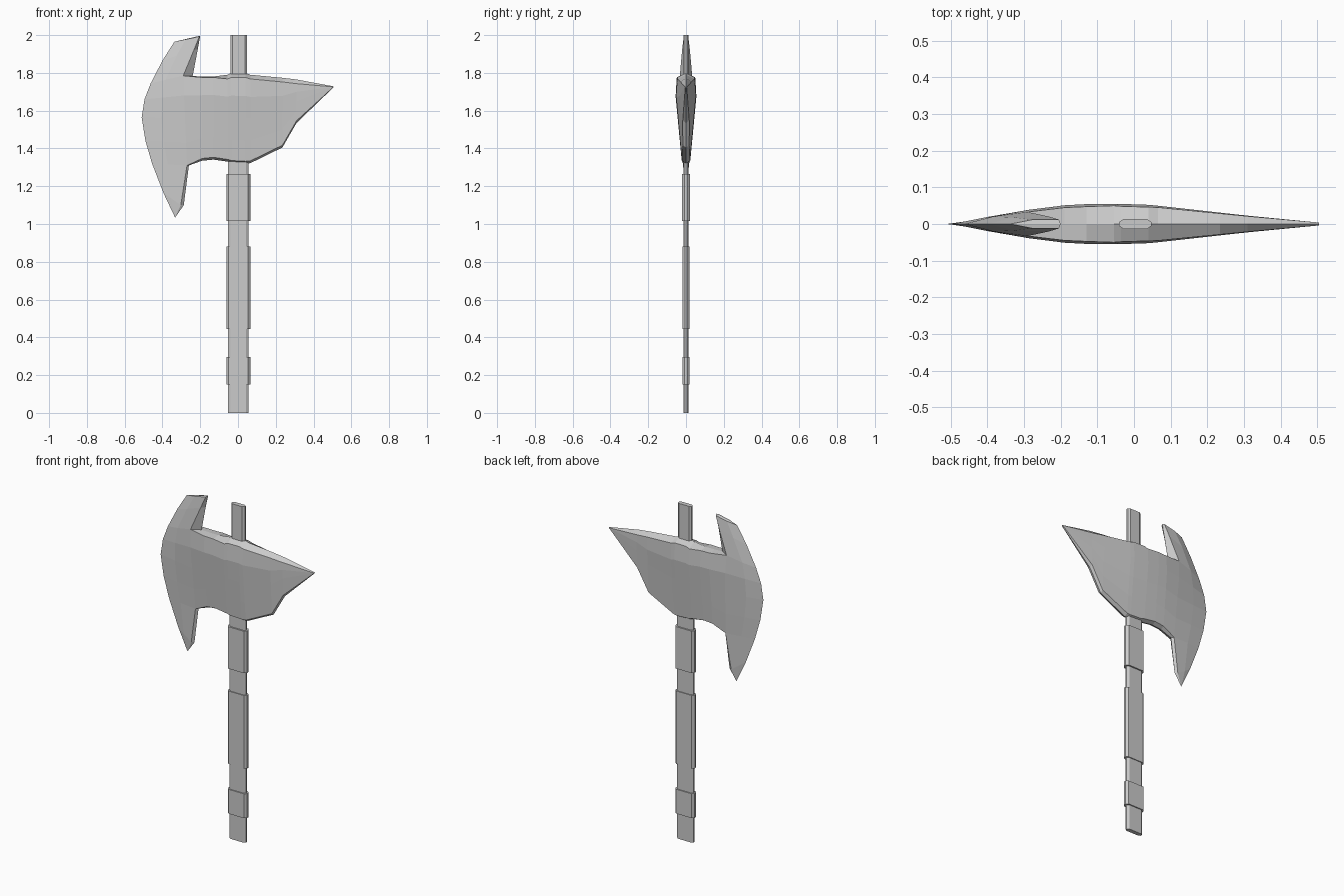
import bpy, bmesh

if "Cube" in bpy.data.objects:
    bpy.data.objects.remove(bpy.data.objects["Cube"])


def interp(table, v):
    if v <= table[0][0]:
        return table[0][1]
    for (a, p), (b, q) in zip(table, table[1:]):
        if v <= b:
            return p + (q - p) * (v - a) / (b - a)
    return table[-1][1]


def finish(bm, name):
    bmesh.ops.remove_doubles(bm, verts=bm.verts, dist=0.0005)
    bmesh.ops.dissolve_degenerate(bm, edges=bm.edges, dist=0.0003)
    bmesh.ops.recalc_face_normals(bm, faces=bm.faces)
    me = bpy.data.meshes.new(name)
    bm.to_mesh(me)
    bm.free()
    ob = bpy.data.objects.new(name, me)
    bpy.context.collection.objects.link(ob)
    return ob


# Flat bar with chamfered narrow edges, used for the handle and its wraps
def bar(name, x0, x1, hy, z0, z1, c=0.012):
    bm = bmesh.new()
    k = hy * 0.35
    prof = [(x0, -k), (x0 + c, -hy), (x1 - c, -hy), (x1, -k),
            (x1, k), (x1 - c, hy), (x0 + c, hy), (x0, k)]
    face = bm.faces.new([bm.verts.new((x, y, z0)) for x, y in prof])
    ext = bmesh.ops.extrude_face_region(bm, geom=[face], use_keep_orig=True)
    for g in ext["geom"]:
        if isinstance(g, bmesh.types.BMVert):
            g.co.z = z1
    return finish(bm, name)


bar("handle", -0.052, 0.055, 0.0125, 0.0, 1.40)
bar("handle_top", -0.041, 0.048, 0.0135, 1.40, 2.0)
for i, (z0, z1, hy) in enumerate([(0.15, 0.295, 0.019), (0.445, 0.88, 0.0175),
                                  (1.015, 1.265, 0.021)]):
    bar(f"grip_wrap_{i + 1}", -0.062, 0.065, hy, z0, z1)

# Blade half-thickness: along x, scaled by height
THICK = [(-0.51, 0), (-0.36, 0.027), (-0.29, 0.039), (-0.18, 0.053), (-0.07, 0.057),
         (0.05, 0.053), (0.3, 0.024), (0.505, 0.004)]
SCALE = [(1.03, 0.15), (1.31, 0.36), (1.69, 1.0), (1.77, 0.88), (1.80, 0.8), (2.0, 0.22)]


def side(x, z):
    return (x, -interp(THICK, x) * interp(SCALE, z), z)


def edge(x, z):
    return (x, 0.0, z)


bm = bmesh.new()


def grid(rows):
    vs = [[bm.verts.new(p) for p in r] for r in rows]
    for a, b in zip(vs, vs[1:]):
        for i in range(len(a) - 1):
            bm.faces.new((a[i], a[i + 1], b[i + 1], b[i]))


def crescent_row(outer, inner):
    pts = [edge(*outer)]
    for t in (0.45, 1.0):
        pts.append(side(*[o + (n - o) * t for o, n in zip(outer, inner)]))
    return pts


STEPS = [0, 0.22, 0.48, 0.75, 1]
inner = [(-0.29 + 0.02 * t, 1.785 - 0.475 * t) for t in STEPS]
outer = [(-0.462, 1.745), (-0.495, 1.66), (-0.51, 1.565), (-0.49, 1.44), (-0.455, 1.32)]

# Crescent cutting edge between the horns
middle = [crescent_row(o, n) for o, n in zip(outer, inner)]
grid(middle)

# Upper horn, with its blunt end
upper = [crescent_row((-0.337, 1.965), (-0.205, 1.992)) + [edge(-0.20, 1.997)],
         crescent_row((-0.40, 1.865), (-0.232, 1.925)) + [edge(-0.213, 1.925)],
         middle[0] + [edge(-0.24, 1.783)]]
grid(upper)
bm.faces.new([bm.verts.new(p) for p in upper[0]])

# Lower horn, running to a point
grid([middle[-1] + [edge(-0.26, 1.31)],
      crescent_row((-0.395, 1.165), (-0.303, 1.10)) + [edge(-0.287, 1.10)],
      [edge(-0.333, 1.034)] * 4])

# Blade body and rear spike: x, top ridge, bottom ridge
COLUMNS = [(-0.19, 1.781, 1.335), (-0.13, 1.781, 1.341), (-0.055, 1.79, 1.33),
           (-0.035, 1.80, 1.324), (0.04, 1.80, 1.32), (0.065, 1.79, 1.322), (0.235, 1.774, 1.405),
           (0.31, 1.765, 1.535), (0.505, 1.729, 1.723)]
body = [[edge(-0.24, 1.783)] + [side(*p) for p in inner] + [edge(-0.26, 1.31)]]
for x, zt, zb in COLUMNS:
    drop = 0.003 if x < -0.1 or x > 0.5 else 0.022
    hi = min(zt - drop, 1.776)
    lo = zb + min(0.012, (zt - zb) * 0.3)
    body.append([edge(x, zt)] + [side(x, hi + (lo - hi) * t) for t in STEPS] + [edge(x, zb)])
grid(body)
bm.faces.new([bm.verts.new(p) for p in body[-1]])

# Mirror the front half to the back
dup = bmesh.ops.duplicate(bm, geom=bm.verts[:] + bm.edges[:] + bm.faces[:])
for g in dup["geom"]:
    if isinstance(g, bmesh.types.BMVert):
        g.co.y *= -1
finish(bm, "axe_head")
